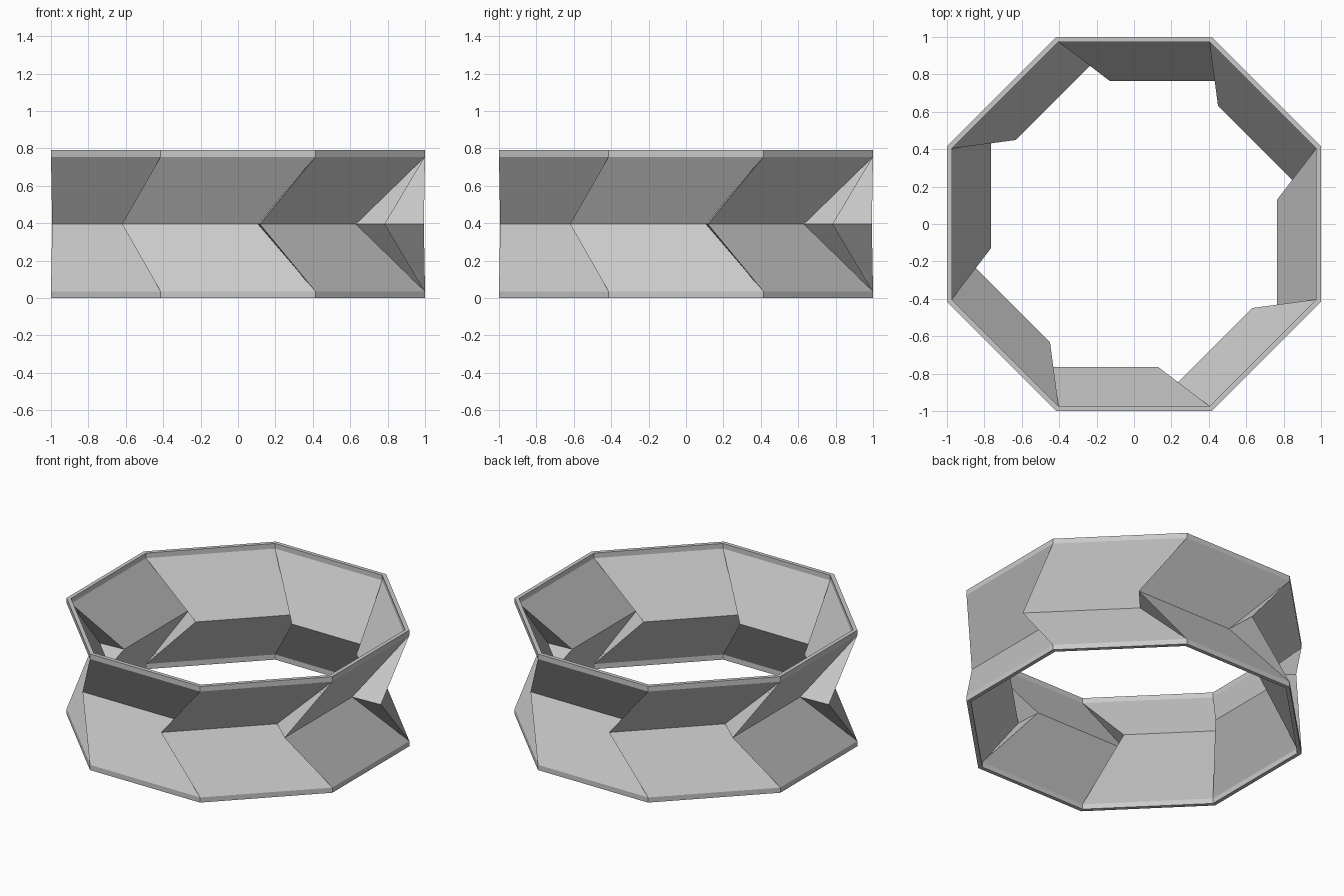
import bpy, bmesh, math
from mathutils import Matrix, Vector

if "Cube" in bpy.data.objects:
    bpy.data.objects.remove(bpy.data.objects["Cube"])

SIDES = 8
HEIGHT, BAND = 0.79, 0.035
HALF = math.tan(math.pi / SIDES)

gray = bpy.data.materials.new("light_gray")
gray.diffuse_color = (0.59, 0.59, 0.59, 1)
gray.use_nodes = True
gray.node_tree.nodes["Principled BSDF"].inputs["Base Color"].default_value = gray.diffuse_color


def ring(bm, points, z):
    """Repeat one side's points around the axis, starting at the front."""
    return [[bm.verts.new(Matrix.Rotation(k * math.tau / SIDES, 3, 'Z') @ Vector((x, y, z)))
             for x, y in points] for k in range(SIDES)]


def shell(bm, apothem, fold_start, fold_end):
    """Straight rims joined to a pinched, twisted waist; returns the end rings."""
    corner = [(-apothem * HALF, -apothem)]
    waist = ring(bm, [fold_start, fold_end], HEIGHT / 2)
    ends = []
    for z_end, z_fold in ((0, BAND), (HEIGHT, HEIGHT - BAND)):
        end, fold = ring(bm, corner, z_end), ring(bm, corner, z_fold)
        for k in range(SIDES):
            n = (k + 1) % SIDES
            bm.faces.new((end[k][0], end[n][0], fold[n][0], fold[k][0]))            # rim band
            bm.faces.new((fold[k][0], fold[n][0], waist[k][1], waist[k][0]))        # slanted panel
            bm.faces.new((fold[n][0], waist[n][0], waist[k][1]))                    # gusset
        ends.append(end)
    return ends


# Folded ring: outer and inner shells closed by flat octagonal lips
bm = bmesh.new()
outer = shell(bm, 1.0, (-0.62, -0.785), (0.106, -0.785))
inner = shell(bm, 0.974, (-0.565, -0.765), (0.13, -0.765))
for o, i in zip(outer, inner):
    for k in range(SIDES):
        n = (k + 1) % SIDES
        bm.faces.new((o[k][0], o[n][0], i[n][0], i[k][0]))
bmesh.ops.recalc_face_normals(bm, faces=bm.faces)

mesh = bpy.data.meshes.new("folded_ring")
bm.to_mesh(mesh)
bm.free()
mesh.materials.append(gray)
bpy.context.collection.objects.link(bpy.data.objects.new("folded_ring", mesh))
